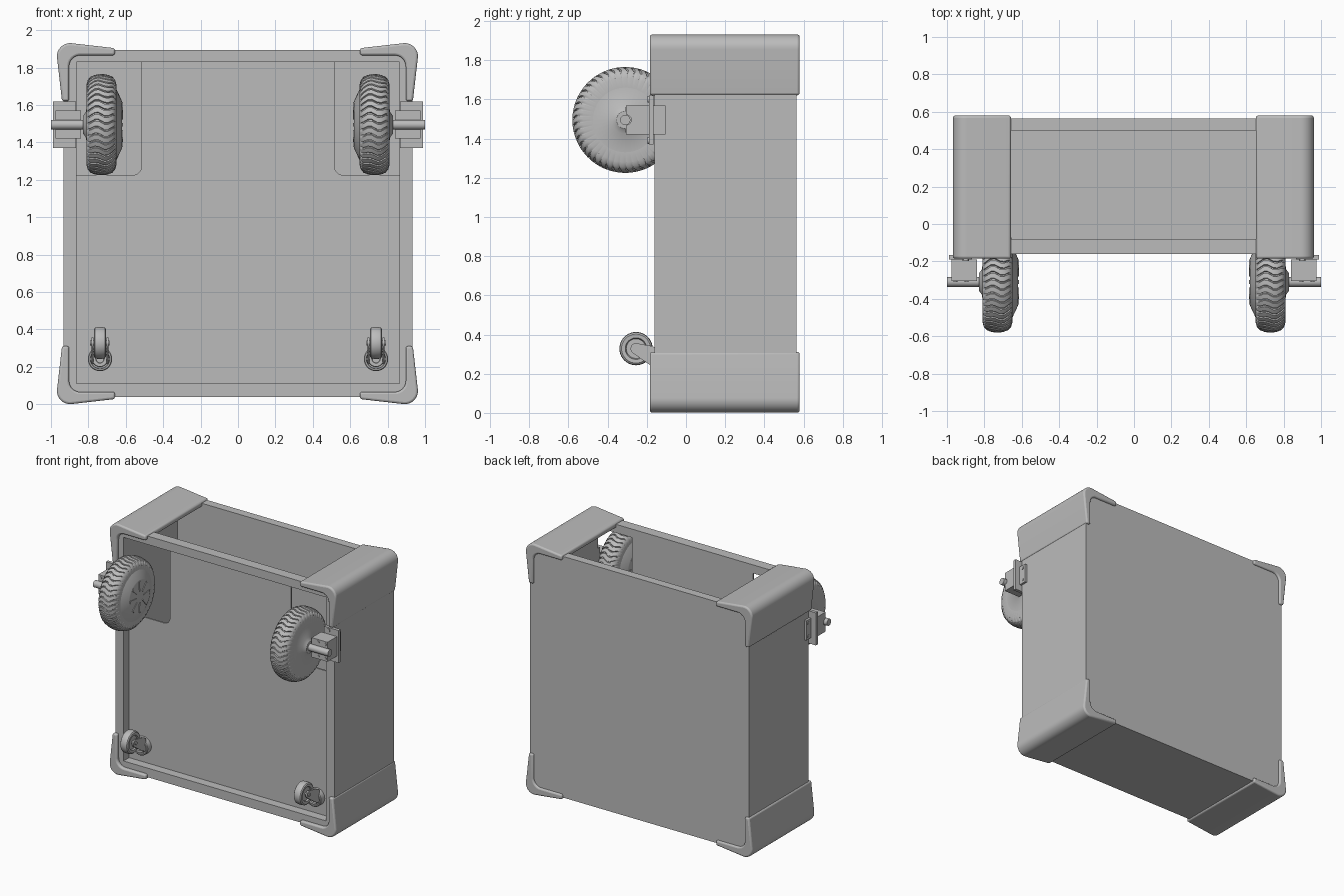
import bpy, bmesh
from math import sin, cos, pi, radians

cube = bpy.data.objects.get("Cube")
if cube:
    bpy.data.objects.remove(cube)

GREY = (0.5, 0.5, 0.5, 1)
mat = bpy.data.materials.new("plain_grey")
mat.use_nodes = True
mat.diffuse_color = GREY
mat.node_tree.nodes["Principled BSDF"].inputs["Base Color"].default_value = GREY


def finish(name, bm, smooth=False, bevel=0):
    bmesh.ops.remove_doubles(bm, verts=bm.verts, dist=1e-5)
    bmesh.ops.recalc_face_normals(bm, faces=bm.faces)
    mesh = bpy.data.meshes.new(name)
    bm.to_mesh(mesh)
    bm.free()
    mesh.materials.append(mat)
    ob = bpy.data.objects.new(name, mesh)
    bpy.context.collection.objects.link(ob)
    if bevel:
        mod = ob.modifiers.new("rounding", 'BEVEL')
        mod.width, mod.segments = bevel, 3
        mod.limit_method, mod.angle_limit = 'ANGLE', radians(40)
    if smooth:
        bpy.ops.object.select_all(action='DESELECT')
        ob.select_set(True)
        bpy.context.view_layer.objects.active = ob
        bpy.ops.object.shade_smooth_by_angle(angle=radians(35))
    return ob


def prism(name, polys, axis, t0, t1, **kw):
    """Extrude outlines along x (outline in y, z) or y (outline in x, z)."""
    bm = bmesh.new()
    for pts in polys:
        def ring(t):
            return [bm.verts.new((t, a, b) if axis == 'x' else (a, t, b)) for a, b in pts]
        lo, hi = ring(t0), ring(t1)
        bm.faces.new(lo)
        bm.faces.new(hi)
        for i in range(len(pts)):
            j = (i + 1) % len(pts)
            bm.faces.new((lo[i], lo[j], hi[j], hi[i]))
    return finish(name, bm, **kw)


def box(name, x, y, z):
    return prism(name, [[(x[0], z[0]), (x[1], z[0]), (x[1], z[1]), (x[0], z[1])]], 'y', *y)


def lathe(name, profile, axis, c, angles=None, shape=None):
    """Turn (offset, radius) points about an axis through c."""
    angles = angles or [2 * pi * i / 40 for i in range(40)]
    bm = bmesh.new()
    cols = []
    for j, a in enumerate(angles):
        col = []
        for t, r in profile:
            da, dr = shape(j, t, r) if shape else (0, 0)
            p, q = (r + dr) * cos(a + da), (r + dr) * sin(a + da)
            v = (t, p, q) if axis == 'x' else (p, t, q)
            col.append(bm.verts.new([v[k] + c[k] for k in range(3)]))
        cols.append(col)
    for j in range(len(cols)):
        a, b = cols[j], cols[(j + 1) % len(cols)]
        for i in range(len(profile) - 1):
            bm.faces.new((a[i], a[i + 1], b[i + 1], b[i]))
    return finish(name, bm, smooth=True)


def rod(name, axis, c, r, t0, t1):
    return lathe(name, [(t0, 0), (t0, r), (t1, r), (t1, 0)], axis, c)


def arc(cx, cy, r, a0, a1, n=8):
    return [(cx + r * cos(radians(a0 + (a1 - a0) * i / n)),
             cy + r * sin(radians(a0 + (a1 - a0) * i / n))) for i in range(n + 1)]


# Hollow body, open at the top
W, IN = 0.932, 0.863
FRONT, BACK, LOW, HIGH = -0.16, 0.565, 0.04, 1.895
box("bottom_wall", (-IN, IN), (FRONT, BACK), (LOW, 0.11))
box("back_wall", (-IN, IN), (0.5, BACK), (0.11, HIGH))
box("front_top_rail", (-IN, IN), (FRONT, -0.08), (1.83, HIGH))
for s, side in ((1, "left"), (-1, "right")):
    box(side + "_wall", (s * IN, s * W), (FRONT, BACK), (LOW, HIGH))

# Recessed front panel with a rounded opening behind each drive wheel
half = [(IN, 0.11), (IN, 1.225)] + arc(0.565, 1.275, 0.05, 270, 180) + [(0.515, 1.83)]
prism("front_panel", [half + [(-x, z) for x, z in reversed(half)]], 'y', -0.092, -0.08)

# Corner guards
guard = ([(0.655, 0.9), (0.655, 0.938)] + arc(0.895, 0.895, 0.07, 95, -5)
         + [(0.938, 0.655), (0.9, 0.655)] + arc(0.84, 0.84, 0.06, 0, 90))
for sx, side in ((1, "left"), (-1, "right")):
    for sz, level in ((1, "top"), (-1, "bottom")):
        prism(f"{level}_{side}_corner_guard",
              [[(sx * u - 0.003, 0.966 + sz * v) for u, v in guard]],
              'y', -0.185, 0.58, smooth=True, bevel=0.012)

# Drive wheels
WY, WZ, WX = -0.31, 1.495, 0.73
edge = [(0.08, 0.165), (0.08, 0.215), (0.073, 0.24), (0.058, 0.257), (0.035, 0.266), (0.015, 0.27)]
tyre = edge + [(-x, r) for x, r in reversed(edge)]
LUGS, CUTS = 45, (0, 0.16, 0.22, 0.6, 0.94)
tread_angles = [2 * pi * (i + f) / LUGS for i in range(LUGS) for f in CUTS]


def tread(j, t, r):
    groove = j % len(CUTS) < 2 and r > 0.23
    return 0.04 * sin(60 * t), -0.008 if groove else 0


def drive_wheel(s, side):
    c = (s * WX, WY, WZ)
    lathe(side + "_tyre", tyre, 'x', c, tread_angles, tread)
    hub = [(0.1, 0), (0.1, 0.045), (0.082, 0.07), (0.076, 0.18),
           (-0.08, 0.19), (-0.108, 0.13), (-0.11, 0.12), (-0.11, 0)]
    lathe(side + "_hub", [(s * t, r) for t, r in hub], 'x', c)
    ribs = []
    for i in range(8):
        a = 2 * pi * i / 8
        ribs.append([(WY + r * cos(a) - w * sin(a), WZ + r * sin(a) + w * cos(a))
                     for r, w in ((0.045, -0.004), (0.12, -0.01), (0.12, 0.01), (0.045, 0.004))])
    prism(side + "_hub_ribs", ribs, 'x', s * 0.615, s * 0.622)
    rod(side + "_axle", 'x', (0, WY, WZ), 0.026, s * 0.82, s * 1.0)

    # Axle bracket: grooved clamp block, front plate and side plate
    clamp = ([(-0.19, 1.42), (-0.305, 1.42)] + arc(-0.305, WZ, 0.026, -90, 90)
             + [(-0.305, 1.57), (-0.19, 1.57)])
    prism(side + "_axle_clamp", [clamp], 'x', s * 0.84, s * 0.975)
    box(side + "_bracket_plate", (s * 0.865, s * 0.99), (-0.19, -0.165), (1.37, 1.62))
    box(side + "_bracket_side_plate", (s * 0.933, s * 0.95), (-0.17, -0.105), (1.42, 1.57))
    for dz in (-1, 1):
        for x in (0.895, 0.955):
            rod(side + "_clamp_bolt", 'y', (s * x, 0, WZ + dz * 0.054), 0.011, -0.309, -0.3)
        rod(side + "_plate_bolt", 'y', (s * 0.9, 0, WZ + dz * 0.105), 0.017, -0.197, -0.185)
        rod(side + "_side_bolt", 'x', (0, -0.13, WZ + dz * 0.05), 0.01, s * 0.945, s * 0.955)


# Swivel casters
def caster(s, side):
    x = s * 0.738
    pivot = (x, 0, 0.242)
    rings = [(-0.09, 0.065), (-0.135, 0.065), (-0.14, 0.06), (-0.14, 0.052),
             (-0.125, 0.05), (-0.125, 0.042), (-0.15, 0.04), (-0.15, 0.022),
             (-0.14, 0.02), (-0.14, 0)]
    lathe(side + "_caster_swivel", rings, 'y', pivot)
    side_edge = [(0.02, 0), (0.02, 0.05), (0.03, 0.055), (0.032, 0.074), (0.026, 0.082), (0.012, 0.085)]
    lathe(side + "_caster_wheel", side_edge + [(-t, r) for t, r in reversed(side_edge)],
          'x', (x, -0.255, 0.328))
    arm = arc(-0.255, 0.328, 0.028, 90, 235) + [(-0.185, 0.245), (-0.13, 0.215), (-0.13, 0.32), (-0.17, 0.34)]
    for d in (-1, 1):
        prism(side + "_caster_fork_arm", [arm], 'x', x + d * 0.035, x + d * 0.046)
    rod(side + "_caster_axle", 'x', (x, -0.255, 0.328), 0.013, -0.052, 0.052)


for s, side in ((1, "left"), (-1, "right")):
    drive_wheel(s, side)
    caster(s, side)
